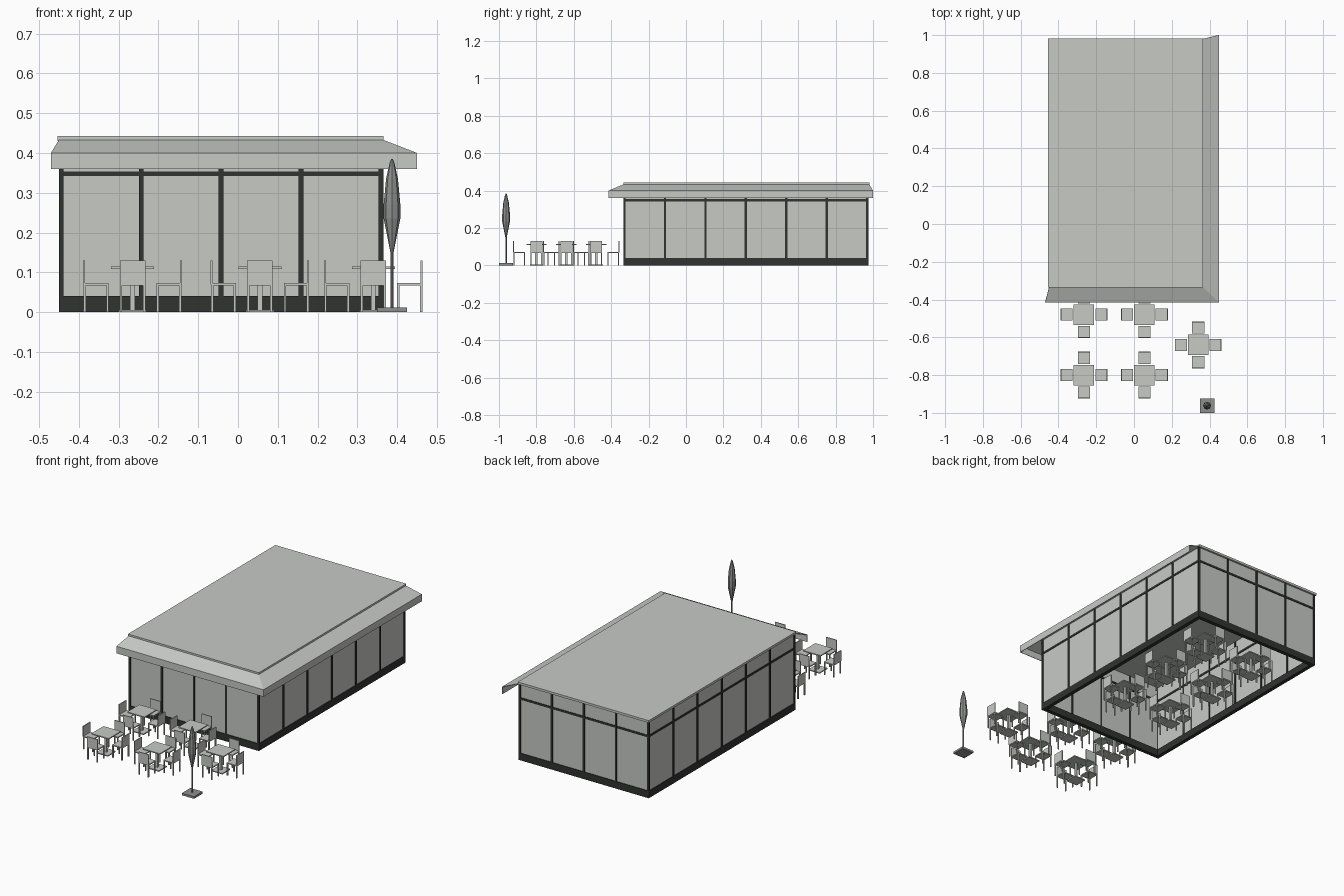
import bpy, bmesh, math
from mathutils import Matrix, Vector

if "Cube" in bpy.data.objects:
    bpy.data.objects.remove(bpy.data.objects["Cube"])


def material(name, value):
    m = bpy.data.materials.new(name)
    m.use_nodes = True
    m.diffuse_color = (*value, 1)
    node = next(n for n in m.node_tree.nodes if n.type == 'BSDF_PRINCIPLED')
    node.inputs["Base Color"].default_value = (*value, 1)
    return m


light = material("light_grey", (0.57, 0.59, 0.56))
dark = material("charcoal", (0.03, 0.033, 0.03))
mid = material("mid_grey", (0.27, 0.28, 0.27))


def box(bm, x0, x1, y0, y1, z0, z1):
    size = Matrix.Diagonal((x1 - x0, y1 - y0, z1 - z0, 1))
    centre = Vector((x0 + x1, y0 + y1, z0 + z1)) / 2
    bmesh.ops.create_cube(bm, size=1, matrix=Matrix.Translation(centre) @ size)


def to_mesh(bm, name, mat):
    bmesh.ops.recalc_face_normals(bm, faces=bm.faces)
    mesh = bpy.data.meshes.new(name)
    bm.to_mesh(mesh)
    bm.free()
    mesh.materials.append(mat)
    return mesh


def place(name, mesh, loc=(0, 0, 0), turn=0):
    ob = bpy.data.objects.new(name, mesh)
    ob.location = loc
    ob.rotation_euler.z = turn
    bpy.context.collection.objects.link(ob)
    return ob


def boxes(name, mat, *sizes):
    bm = bmesh.new()
    for s in sizes:
        box(bm, *s)
    return to_mesh(bm, name, mat)


def ring(inset, t, z0, z1):
    """Four boxes forming a rectangular ring along the building outline."""
    l, r, f, b = X0 + inset, X1 - inset, Y0 + inset, Y1 - inset
    return [(l, r, f, f + t, z0, z1), (l, r, b - t, b, z0, z1),
            (l, l + t, f + t, b - t, z0, z1), (r - t, r, f + t, b - t, z0, z1)]


# Building outline
X0, X1, Y0, Y1 = -0.45, 0.365, -0.335, 0.975
TOP = 0.43

place("wall_panels", boxes("wall_panels", light, *ring(0.004, 0.006, 0.03, TOP)))
place("base_band", boxes("base_band", dark, *ring(0, 0.022, 0, 0.04)))
place("transom_bars", boxes("transom_bars", dark, *ring(0.001, 0.012, 0.342, 0.354)))

# Mullions, evenly spaced along all four walls
W = 0.012
posts = []
for i in range(5):
    x = X0 + (X1 - X0 - W) * i / 4
    for y in (Y0, Y1 - W):
        posts.append((x, x + W, y, y + W, 0.03, TOP))
for i in range(1, 6):
    y = Y0 + (Y1 - Y0 - W) * i / 6
    for x in (X0, X1 - W):
        posts.append((x, x + W, y, y + W, 0.03, TOP))
place("mullions", boxes("mullions", dark, *posts))

# Flat roof slab
place("roof_slab", boxes("roof_slab", light, (X0 - 0.004, X1, Y0, 0.982, TOP, 0.443)))

# Sloped eave with a fascia, wrapping the front and the left side
inner = [(X0, Y0), (X1, Y0), (X1, 0.98)]
outer = [(-0.47, -0.415), (0.45, -0.415), (0.45, 1.0)]
bm = bmesh.new()
rows = [[bm.verts.new((x, y, z)) for x, y in path]
        for path, z in ((inner, 0.433), (outer, 0.40), (outer, 0.36))]
for a, b in zip(rows, rows[1:]):
    for i in range(2):
        bm.faces.new((a[i], b[i], b[i + 1], a[i + 1]))
eave = place("eave", to_mesh(bm, "eave", light))
if eave.data.polygons[0].normal.z < 0:
    eave.data.flip_normals()
shell = eave.modifiers.new("thickness", 'SOLIDIFY')
shell.thickness = 0.004
shell.offset = -1

# Table: square top, column and foot plate
table = boxes("table", light,
              (-0.054, 0.054, -0.054, 0.054, 0.109, 0.115),
              (-0.006, 0.006, -0.006, 0.006, 0.005, 0.11),
              (-0.035, 0.035, -0.035, 0.035, 0, 0.006))

# Chair standing on the -y side of its table
L = 0.006
parts = [(-0.032, 0.032, -0.122, -0.06, 0.067, 0.073),
         (-0.032, 0.032, -0.124, -0.119, 0.07, 0.13)]
for x in (-0.032, 0.032 - L):
    for y in (-0.123, -0.06 - L):
        parts.append((x, x + L, y, y + L, 0, 0.07))
chair = boxes("chair", light, *parts)

# Terrace and indoor seating
spots = [(x, y) for y in (-0.80, -0.48, -0.01, 0.335, 0.66) for x in (-0.265, 0.055)]
spots.append((0.34, -0.64))
for n, (x, y) in enumerate(spots):
    place(f"table_{n + 1}", table, (x, y, 0))
    for k in range(4):
        place(f"chair_{n + 1}_{k + 1}", chair, (x, y, 0), k * math.pi / 2)

# Closed parasol: foot, pole and spindle-shaped folded canopy
PX, PY = 0.387, -0.962
place("parasol_foot", boxes("parasol_foot", mid, (-0.038, 0.038, -0.038, 0.038, 0, 0.012)), (PX, PY, 0))


def lathe(name, mat, profile, sides):
    bm = bmesh.new()
    rings = [[bm.verts.new((r * math.cos(math.tau * i / sides),
                            r * math.sin(math.tau * i / sides), z))
              for i in range(sides)] for r, z in profile]
    for a, b in zip(rings, rings[1:]):
        for i in range(sides):
            j = (i + 1) % sides
            bm.faces.new((a[i], a[j], b[j], b[i]))
    bm.faces.new(rings[0])
    bm.faces.new(rings[-1])
    place(name, to_mesh(bm, name, mat), (PX, PY, 0))


lathe("parasol_pole", mid, [(0.004, 0.01), (0.004, 0.16)], 8)
lathe("parasol_canopy", mid,
      [(0.004, 0.15), (0.021, 0.235), (0.021, 0.27), (0.015, 0.335), (0.006, 0.375), (0.002, 0.385)], 8)
